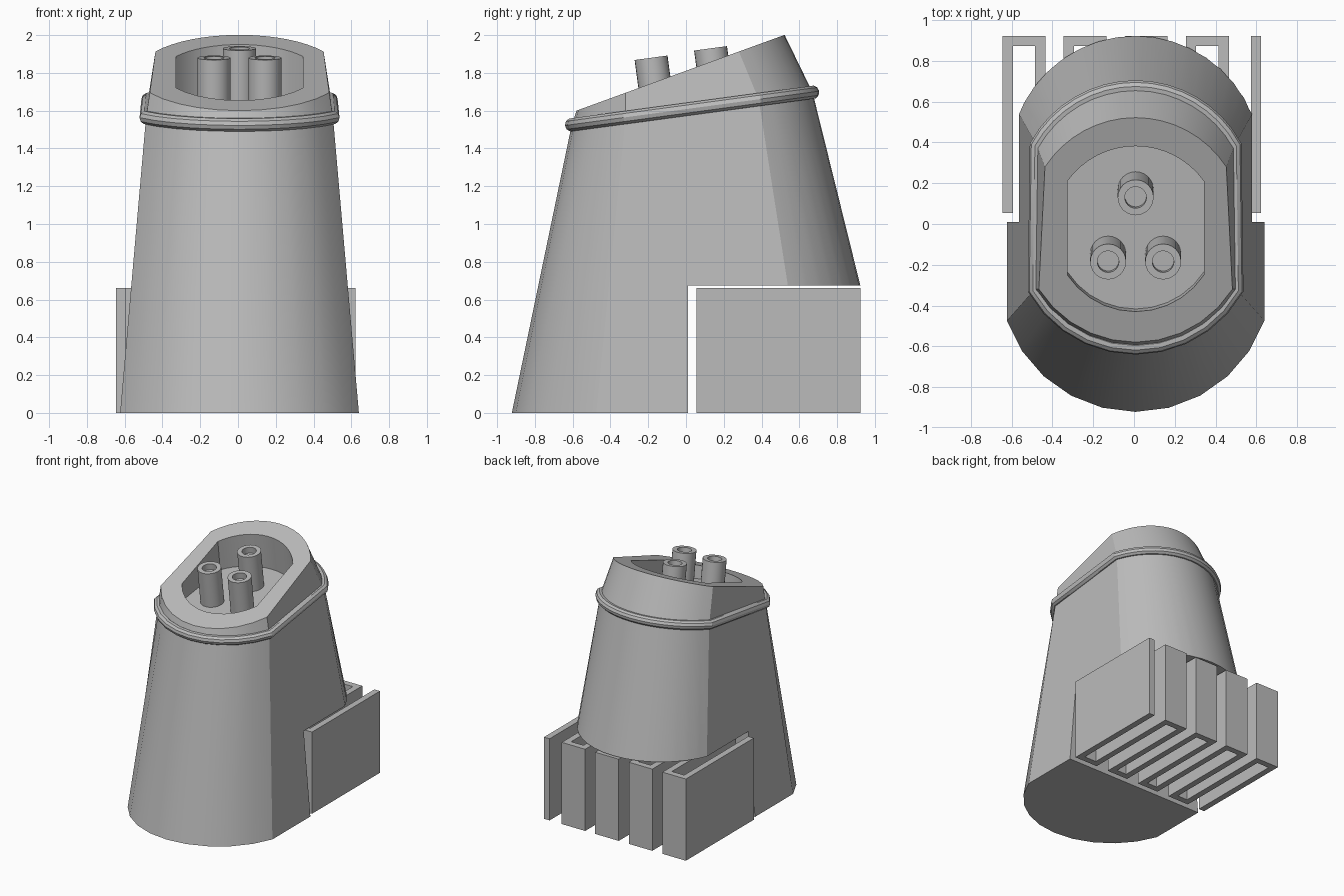
import bpy, bmesh, math
from mathutils import Matrix, Vector

if "Cube" in bpy.data.objects:
    bpy.data.objects.remove(bpy.data.objects["Cube"])

CX = 0.008          # centre line of the housing
SLOPE = 0.135       # tilt of the bead, socket floor and pins

grey = bpy.data.materials.new("light grey")
grey.use_nodes = True
grey.diffuse_color = (0.5, 0.5, 0.5, 1)
grey.node_tree.nodes["Principled BSDF"].inputs["Base Color"].default_value = (0.5, 0.5, 0.5, 1)


def ground(y):
    return 0.0


def bead_plane(y):
    return 1.525 + (y + 0.605) * SLOPE


def floor_plane(y):
    return bead_plane(y) + 0.008


def top_plane(y):
    return 1.60 + (y + 0.58) * 0.364


def arc(half, y_corner, y_tip, segments):
    """Circular arc from (+half, y_corner) over the tip to (-half, y_corner)."""
    sag = abs(y_tip - y_corner)
    side = 1 if y_tip > y_corner else -1
    radius = (half * half + sag * sag) / (2 * sag)
    sweep = math.atan2(half, radius - sag)
    points = []
    for i in range(segments + 1):
        a = sweep * (1 - 2 * i / segments)
        points.append((radius * math.sin(a), y_tip - side * radius * (1 - math.cos(a))))
    return points


def outline(front, back, plane):
    """Closed outline: arced front and back joined by straight sides.
    front and back are (half width, corner y, tip y)."""
    loop = arc(*back, 16) + arc(*front, 10)[::-1]
    return [Vector((x + CX, y, plane(y))) for x, y in loop]


def finish(name, bm, smooth=True):
    bmesh.ops.recalc_face_normals(bm, faces=bm.faces)
    mesh = bpy.data.meshes.new(name)
    bm.to_mesh(mesh)
    bm.free()
    obj = bpy.data.objects.new(name, mesh)
    bpy.context.collection.objects.link(obj)
    mesh.materials.append(grey)
    if smooth:
        smooth_by_angle(obj)
    return obj


def activate(obj):
    bpy.ops.object.select_all(action='DESELECT')
    obj.select_set(True)
    bpy.context.view_layer.objects.active = obj


def smooth_by_angle(obj):
    activate(obj)
    bpy.ops.object.shade_smooth_by_angle(angle=math.radians(25))


def loft(name, loops, cap_first, cap_last, smooth=True):
    bm = bmesh.new()
    rings = [[bm.verts.new(p) for p in loop] for loop in loops]
    n = len(rings[0])
    for a, b in zip(rings, rings[1:]):
        for i in range(n):
            j = (i + 1) % n
            bm.faces.new((a[i], a[j], b[j], b[i]))
    if cap_first:
        bm.faces.new(rings[0])
    if cap_last:
        bm.faces.new(rings[-1])
    return finish(name, bm, smooth)


# Tapered housing with a rear notch for the fins
base = outline((0.632, -0.475, -0.922), (0.632, 0.645, 1.09), ground)
shoulder = outline((0.495, -0.32, -0.605), (0.485, 0.385, 0.67), bead_plane)
body = loft("housing", [base, shoulder], True, True, False)

bm = bmesh.new()
bmesh.ops.create_cube(bm, size=2)
cutter = finish("notch_cutter", bm, False)
cutter.location = (0, 1.01, -0.325)
cutter.hide_render = True
cut = body.modifiers.new("notch", 'BOOLEAN')
cut.object = cutter
cut.solver = 'EXACT'
activate(body)
bpy.ops.object.modifier_apply(modifier=cut.name)
bpy.data.objects.remove(cutter)
smooth_by_angle(body)

# Slanted collar with the socket recess
rim = outline((0.475, -0.32, -0.58), (0.445, 0.28, 0.522), top_plane)
mouth = outline((0.335, -0.25, -0.43), (0.335, 0.21, 0.382), top_plane)
floor = outline((0.335, -0.235, -0.417), (0.335, 0.24, 0.42), floor_plane)
loft("socket_collar", [shoulder, rim, mouth, floor], False, True)

# Rounded bead around the shoulder
curve = bpy.data.curves.new("bead", 'CURVE')
curve.dimensions = '3D'
curve.bevel_depth = 0.036
curve.bevel_resolution = 3
spline = curve.splines.new('POLY')
spline.points.add(len(shoulder) - 1)
for point, co in zip(spline.points, shoulder):
    point.co = (*co, 1)
spline.use_cyclic_u = True
curve.materials.append(grey)
bead = bpy.data.objects.new("bead", curve)
bpy.context.collection.objects.link(bead)
activate(bead)
bpy.ops.object.convert(target='MESH')
smooth_by_angle(bpy.context.view_layer.objects.active)

# Hollow contact pins
PIN_PROFILE = [(0.088, -0.32), (0.088, 0), (0.053, 0), (0.053, -0.05)]
tilt = Matrix.Rotation(math.atan(SLOPE), 4, 'X')
for name, x, y, z in (("pin_right", -0.135, -0.185, 1.88),
                      ("pin_left", 0.135, -0.185, 1.88),
                      ("pin_rear", 0, 0.13, 1.93)):
    loops = []
    for radius, h in PIN_PROFILE:
        angles = [math.tau * i / 24 for i in range(24)]
        loops.append([(radius * math.cos(a), radius * math.sin(a), h) for a in angles])
    pin = loft(name, loops, True, True)
    pin.matrix_world = Matrix.Translation((x + CX, y, z)) @ tilt

# Folded fin strip behind the housing
path = []
front_y, back_y = 0.08, 0.898
for k in range(4):
    x0 = -0.62 + 0.3 * k
    x1 = x0 + 0.16
    path += [(x0, front_y), (x0, back_y), (x1, back_y), (x1, front_y)]
path += [(0.598, front_y), (0.598, 0.923)]
path[0] = (path[0][0], 0.055)
bm = bmesh.new()
low = [bm.verts.new((x, y, 0)) for x, y in path]
high = [bm.verts.new((x, y, 0.66)) for x, y in path]
for i in range(len(path) - 1):
    bm.faces.new((low[i], low[i + 1], high[i + 1], high[i]))
fins = finish("fin_strip", bm, False)
thick = fins.modifiers.new("thickness", 'SOLIDIFY')
thick.thickness = 0.05
thick.offset = 0
thick.use_even_offset = True
